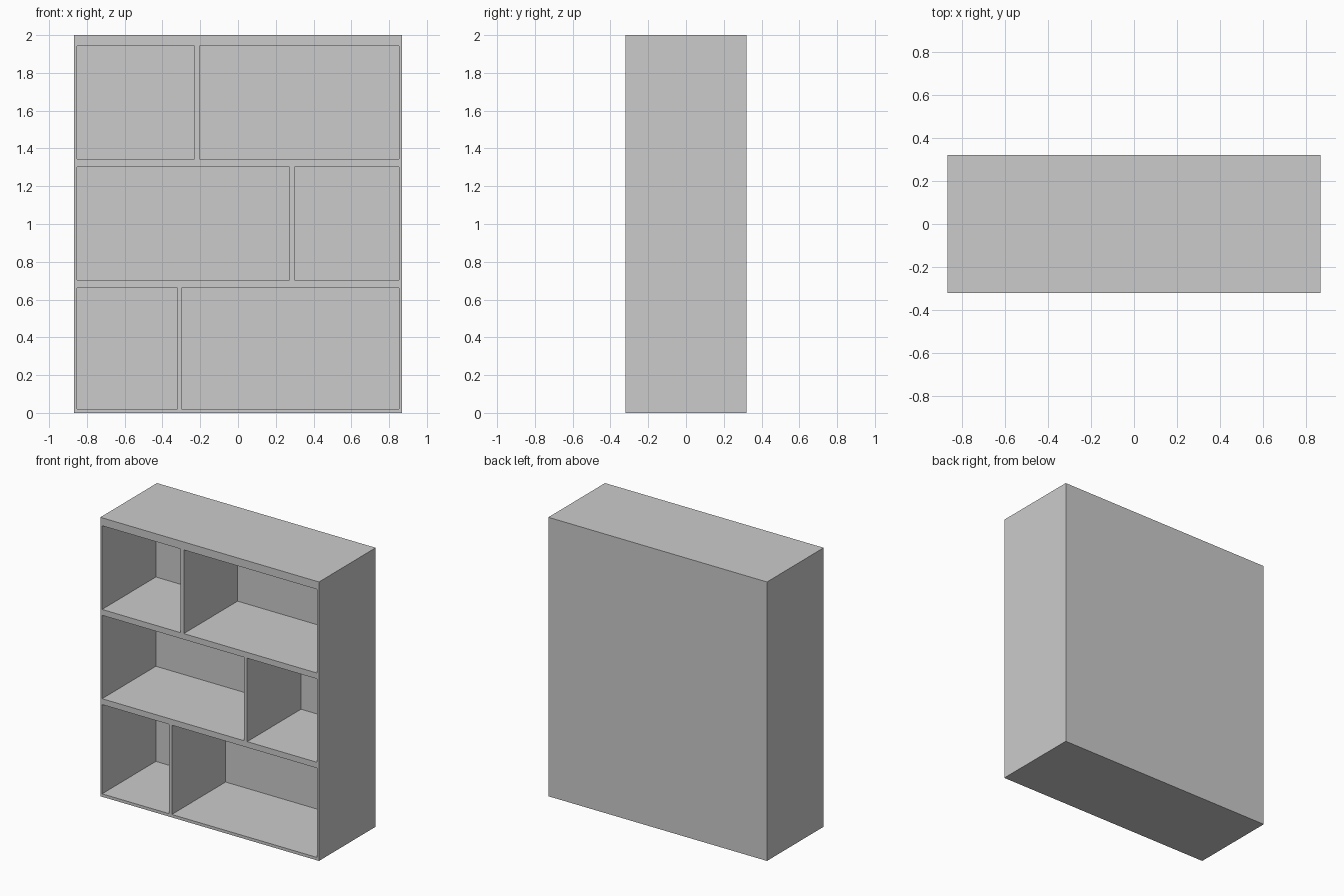
import bpy
import bmesh
from mathutils import Vector

if "Cube" in bpy.data.objects:
    bpy.data.objects.remove(bpy.data.objects["Cube"])

W, D, H = 0.867, 0.321, 2.0      # half width, half depth, height
IN_L, IN_R = -0.853, 0.853       # inner faces of the sides
BACK = 0.288                     # front face of the back panel


def board(name, x0, x1, y0, y1, z0, z1):
    bm = bmesh.new()
    bmesh.ops.create_cube(bm, size=1)
    bmesh.ops.scale(bm, vec=Vector((x1 - x0, y1 - y0, z1 - z0)), verts=bm.verts)
    bmesh.ops.translate(bm, vec=Vector((x0 + x1, y0 + y1, z0 + z1)) / 2, verts=bm.verts)
    mesh = bpy.data.meshes.new(name)
    bm.to_mesh(mesh)
    bm.free()
    obj = bpy.data.objects.new(name, mesh)
    bpy.context.collection.objects.link(obj)
    return obj


# Outer case
board("left_side", -W, IN_L, -D, D, 0, H)
board("right_side", IN_R, W, -D, D, 0, H)
board("back_panel", IN_L, IN_R, BACK, D, 0, H)

# Horizontal boards, from the base up to the top
for name, z0, z1 in (("base", 0, 0.021), ("lower_shelf", 0.661, 0.703),
                     ("upper_shelf", 1.301, 1.343), ("top", 1.943, H)):
    board(name, IN_L, IN_R, -D, BACK, z0, z1)

# Staggered upright dividers, one per row
for name, x0, x1, z0, z1 in (("lower_divider", -0.321, -0.300, 0.021, 0.661),
                             ("middle_divider", 0.272, 0.298, 0.703, 1.301),
                             ("upper_divider", -0.231, -0.205, 1.343, 1.943)):
    board(name, x0, x1, -D, BACK, z0, z1)
